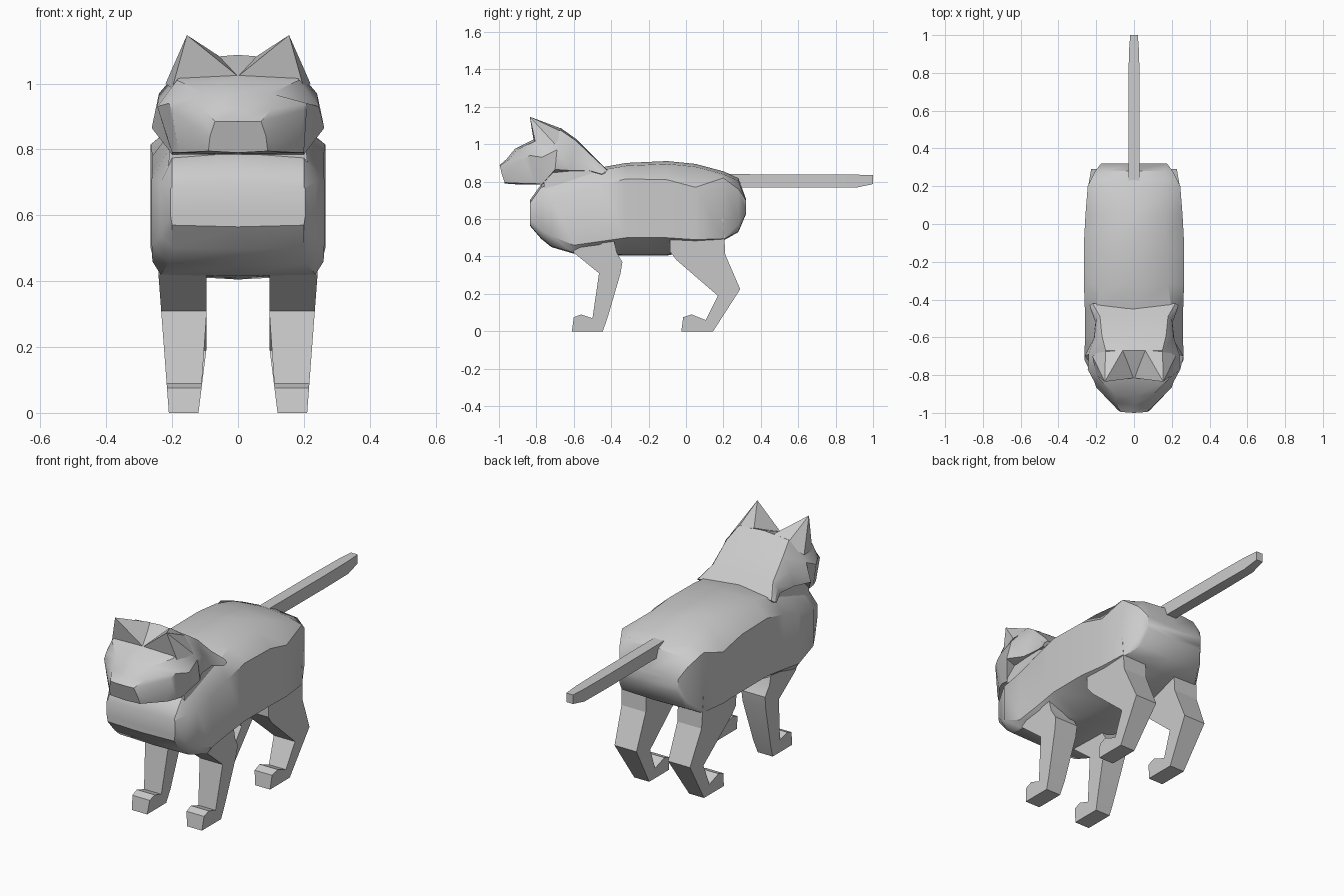
import bpy, bmesh
from math import radians


def finish(name, bm, angle=32):
    bmesh.ops.recalc_face_normals(bm, faces=bm.faces)
    me = bpy.data.meshes.new(name)
    bm.to_mesh(me)
    bm.free()
    ob = bpy.data.objects.new(name, me)
    bpy.context.collection.objects.link(ob)
    bpy.ops.object.select_all(action='DESELECT')
    ob.select_set(True)
    bpy.context.view_layer.objects.active = ob
    bpy.ops.object.shade_smooth_by_angle(angle=radians(angle))
    return ob


def loft(name, half_rings, angle=32):
    """Skin half rings (top centre to bottom centre), mirrored across x = 0."""
    bm = bmesh.new()
    rings = []
    for half in half_rings:
        full = list(half) + [(-x, y, z) for x, y, z in half[-2:0:-1]]
        rings.append([bm.verts.new(p) for p in full])
    n = len(rings[0])
    for a, b in zip(rings, rings[1:]):
        for i in range(n):
            j = (i + 1) % n
            bm.faces.new((a[i], a[j], b[j], b[i]))
    bm.faces.new(rings[0])
    bm.faces.new(rings[-1])
    return finish(name, bm, angle)


def leg(name, profile, side):
    """Side profile (y, z) given a thickness that tapers towards the foot."""
    bm = bmesh.new()
    inner = [bm.verts.new((side * (0.12 - 0.025 * min(z / 0.2, 1)), y, z)) for y, z in profile]
    outer = [bm.verts.new((side * (0.21 + 0.036 * min(z / 0.48, 1)), y, z)) for y, z in profile]
    bm.faces.new(inner)
    bm.faces.new(outer)
    n = len(profile)
    for i in range(n):
        j = (i + 1) % n
        bm.faces.new((inner[i], inner[j], outer[j], outer[i]))
    finish(name, bm, 20)


# Body: y, top z, top half-width, side half-width, side top z, side bottom z, belly half-width, belly z
body = [
    (-0.835, 0.70, 0.20, 0.205, 0.68, 0.60, 0.20, 0.57),
    (-0.775, 0.785, 0.20, 0.235, 0.70, 0.54, 0.20, 0.50),
    (-0.72, 0.80, 0.20, 0.262, 0.71, 0.51, 0.21, 0.455),
    (-0.60, 0.835, 0.20, 0.26, 0.735, 0.46, 0.235, 0.42),
    (-0.46, 0.875, 0.20, 0.26, 0.78, 0.48, 0.19, 0.415),
    (-0.32, 0.90, 0.18, 0.265, 0.815, 0.50, 0.09, 0.41),
    (-0.10, 0.91, 0.17, 0.265, 0.81, 0.50, 0.09, 0.41),
    (0.05, 0.895, 0.17, 0.257, 0.77, 0.49, 0.15, 0.44),
    (0.20, 0.855, 0.17, 0.245, 0.82, 0.495, 0.235, 0.49),
    (0.28, 0.82, 0.16, 0.205, 0.76, 0.57, 0.19, 0.535),
    (0.32, 0.71, 0.16, 0.175, 0.70, 0.65, 0.17, 0.63),
]
loft("body", [[(0, y, zt), (wt, y, zt - 0.015), (w, y, zs), (w, y, zm), (wb, y, zb), (0, y, zb - 0.005)]
              for y, zt, wt, w, zs, zm, wb, zb in body], 40)

# Head: half rings from the muzzle back to the nape
loft("head", [
    [(0, -1, .885), (.07, -.995, .885), (.085, -.985, .84), (.09, -.97, .795), (0, -.97, .79)],
    [(0, -.96, .92), (.10, -.945, .92), (.20, -.865, .92), (.18, -.86, .79), (0, -.9, .785)],
    [(0, -.915, .975), (.10, -.905, .97), (.21, -.835, .94), (.20, -.81, .79), (0, -.83, .785)],
    [(0, -.815, 1.025), (.185, -.82, 1.01), (.245, -.77, .93), (.20, -.77, .785), (0, -.77, .785)],
    [(0, -.67, 1.087), (.15, -.67, 1.075), (.24, -.69, .97), (.262, -.70, .865), (0, -.74, .80)],
    [(0, -.59, 1.03), (.17, -.59, 1.02), (.21, -.60, .95), (.215, -.62, .86), (0, -.64, .80)],
    [(0, -.50, .94), (.18, -.49, .925), (.20, -.50, .90), (.205, -.52, .86), (0, -.52, .80)],
    [(0, -.44, .865), (.22, -.42, .86), (.235, -.43, .85), (.23, -.45, .84), (0, -.46, .80)],
], 36)

# Neck: short block hidden mostly between jaw and chest
loft("neck", [[(0, y, .88), (.20, y, .87), (.215, y, .72), (0, y, .70)] for y in (-.76, -.46)], 20)

# Ears and legs, both sides
front_leg = [(-.64, .55), (-.60, .42), (-.465, .31), (-.50, .07), (-.56, .09), (-.60, .075),
             (-.61, 0), (-.445, 0), (-.42, .07), (-.35, .31), (-.34, .37), (-.37, .42), (-.40, .55)]
hind_leg = [(-.085, .60), (-.085, .425), (-.05, .38), (.17, .19), (.105, .06), (.03, .09),
            (-.015, .075), (-.025, 0), (.145, 0), (.29, .225), (.21, .41), (.20, .60)]
for side, label in ((1, "left"), (-1, "right")):
    bm = bmesh.new()
    for x, y, z in ((.155, -.835, 1.147), (0, -.815, 1.022), (.20, -.80, .985),
                    (.22, -.70, 1.0), (.06, -.67, 1.085), (.15, -.65, 1.06)):
        bm.verts.new((side * x, y, z))
    bmesh.ops.convex_hull(bm, input=bm.verts)
    finish(label + "_ear", bm)
    leg(label + "_front_leg", front_leg, side)
    leg(label + "_hind_leg", hind_leg, side)

# Tail: straight square bar with a tapered tip
loft("tail", [[(0, y, t), (w, y, t), (w, y, b), (0, y, b)]
              for y, w, t, b in ((.22, .03, .84, .77), (.70, .03, .838, .768),
                                 (.91, .027, .837, .768), (1.0, .02, .836, .787))], 20)
